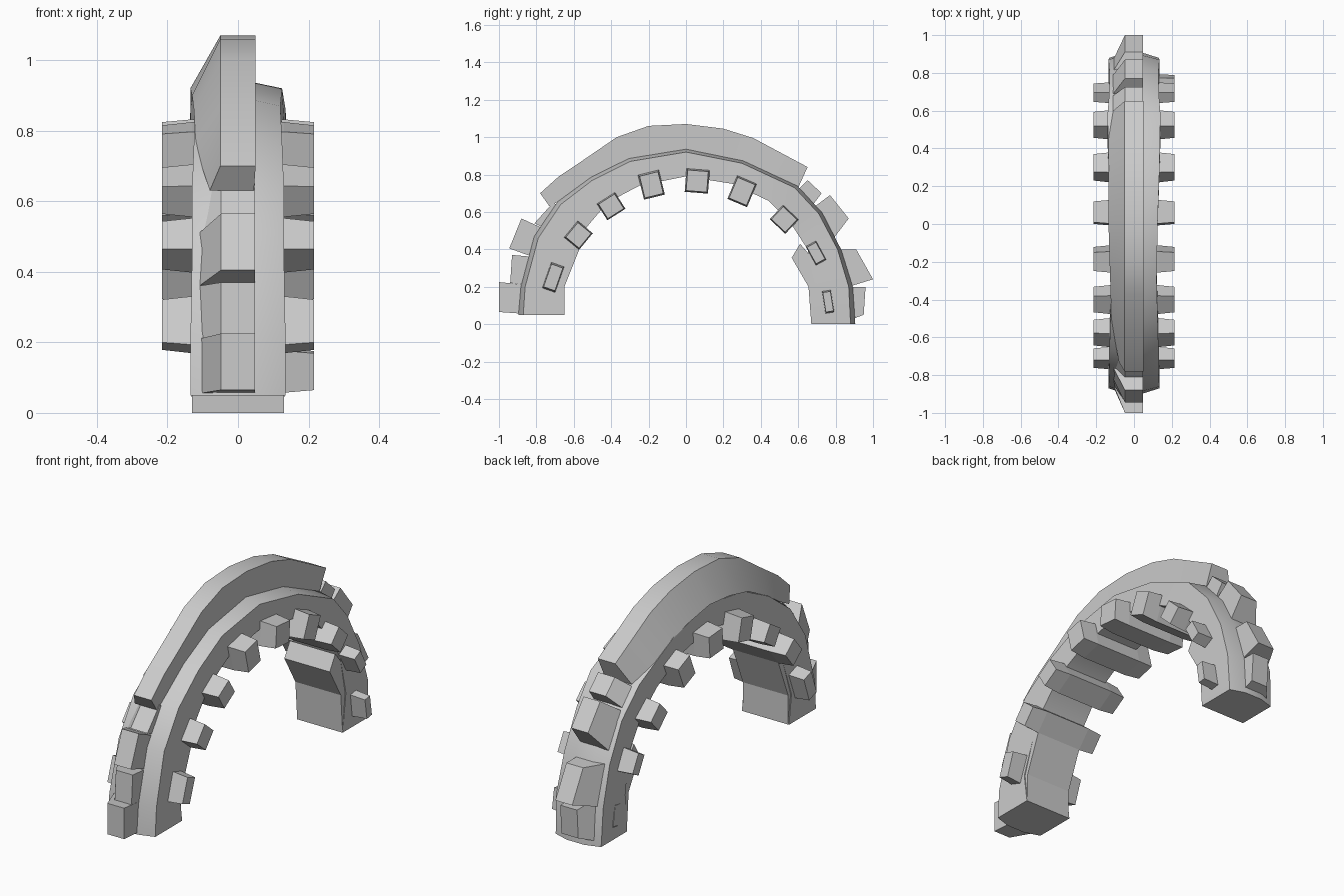
import bpy, bmesh
from math import radians

if "Cube" in bpy.data.objects:
    bpy.data.objects.remove(bpy.data.objects["Cube"])


def finish(name, verts, faces, smooth=False):
    mesh = bpy.data.meshes.new(name)
    mesh.from_pydata(verts, [], faces)
    bm = bmesh.new()
    bm.from_mesh(mesh)
    bmesh.ops.recalc_face_normals(bm, faces=bm.faces)
    bm.to_mesh(mesh)
    bm.free()
    ob = bpy.data.objects.new(name, mesh)
    bpy.context.collection.objects.link(ob)
    if smooth:
        bpy.context.view_layer.objects.active = ob
        ob.select_set(True)
        bpy.ops.object.shade_smooth_by_angle(angle=radians(30))
        ob.select_set(False)
    return ob


def loft(name, sections, smooth=True):
    """Skin a list of equal-length point loops and cap both ends."""
    n = len(sections[0])
    verts = [p for s in sections for p in s]
    faces = [list(range(n)), list(range(len(verts) - n, len(verts)))]
    for i in range(len(sections) - 1):
        for j in range(n):
            k = (j + 1) % n
            faces.append([i*n + j, i*n + k, (i+1)*n + k, (i+1)*n + j])
    return finish(name, verts, faces, smooth)


def slab(name, profile, w):
    """Extrude a (y, z) profile across x."""
    return loft(name, [[(x, y, z) for y, z in profile] for x in (-w, w)], False)


# Arched body: outer side edge and inner edge stations
outer = [(-.87, .05), (-.86, .2), (-.79, .46), (-.67, .64), (-.5, .77),
         (-.3, .87), (0, .92), (.3, .86), (.58, .73), (.71, .59),
         (.81, .4), (.87, .2), (.88, 0)]
inner = [(-.65, .05), (-.67, .2), (-.61, .38), (-.53, .52), (-.42, .65),
         (-.25, .74), (0, .79), (.25, .75), (.44, .66), (.56, .54),
         (.65, .4), (.69, .2), (.67, 0)]
wide = [.135, .135, .13, .13, .125, .12, .125, .135, .14, .13, .13, .135, .13]
sections = []
for (oy, oz), (iy, iz), w in zip(outer, inner, wide):
    ry, rz = oy + .12*(oy - iy), oz + .12*(oz - iz)
    sections.append([(-w, iy, iz), (-w, oy, oz), (-.05, ry, rz),
                     (.05, ry, rz), (w, oy, oz), (w, iy, iz)])
loft("arch_body", sections)

# Long crest: upright on the right, sloping down to the body on the left
top = [(-.78, .70), (-.68, .79), (-.56, .87), (-.37, 1.0), (-.2, 1.06),
       (0, 1.07), (.2, 1.045), (.36, .995), (.5, .92), (.65, .84)]
base = [(-.73, .63), (-.62, .69), (-.5, .77), (-.33, .86), (-.17, .9),
        (0, .92), (.18, .89), (.32, .85), (.45, .79), (.6, .73)]
foot = [.08, .1, .12, .125, .13, .135, .135, .135, .135, .11]
loft("crest", [[(-.05, *t), (.05, *t), (.045, *b), (-f, *b)]
               for t, b, f in zip(top, base, foot)])

# Spine blocks stepping down both legs: two outer points, two root points
spines = [
    [(-.71, .65), (-.81, .54), (-.75, .51), (-.66, .62)],
    [(-.88, .565), (-.945, .405), (-.82, .36), (-.76, .51)],
    [(-.93, .37), (-.94, .22), (-.85, .21), (-.82, .36)],
    [(-1, .225), (-1, .065), (-.86, .055), (-.85, .21)],
    [(.65, .77), (.725, .70), (.68, .64), (.6, .72)],
    [(.77, .69), (.87, .565), (.79, .46), (.69, .63)],
    [(.91, .40), (1, .24), (.87, .2), (.81, .4)],
    [(.9, .2), (.96, .2), (.95, .05), (.87, .02), (.86, .2)],
]
for p in spines:
    n = len(p) - 2
    loft("spine_block",
         [[(-.048 if i < n else -.11, *q) for i, q in enumerate(p)],
          [(.048, *q) for q in p]], False)

# Inner plates on the legs
slab("front_leg_plate", [(-.65, .05), (-.65, .2), (-.57, .40), (-.63, .45),
                         (-.75, .2), (-.74, .05)], .13)
slab("back_leg_plate", [(.67, 0), (.655, .2), (.565, .355), (.61, .43),
                        (.72, .3), (.77, 0)], .13)


def bar(y, z, t, r, x0=-.215):
    """Cross bar along x at (y, z), tangent length t and radial depth r."""
    d = (y*y + z*z) ** .5
    ry, rz = y/d, z/d
    secs = []
    for x, s in ((x0, .92), (-.13, 1.04), (.13, 1.04), (.215, .92)):
        secs.append([(x, y + s*(a*t*rz + b*r*ry)/2, z + s*(b*r*rz - a*t*ry)/2)
                     for a, b in ((-1, -1), (1, -1), (1, 1), (-1, 1))])
    loft("cross_bar", secs, False)


# Cross bars poking out of both sides
for b in [(-.71, .25, .14, .07), (-.575, .475, .11, .10), (-.4, .63, .11, .10),
          (-.185, .745, .11, .13), (.06, .765, .12, .12), (.3, .71, .11, .13),
          (.525, .56, .11, .10), (.695, .38, .11, .06)]:
    bar(*b)
# Lowest bar stub exists on the right side only
bar(.76, .12, .115, .045, -.135)
